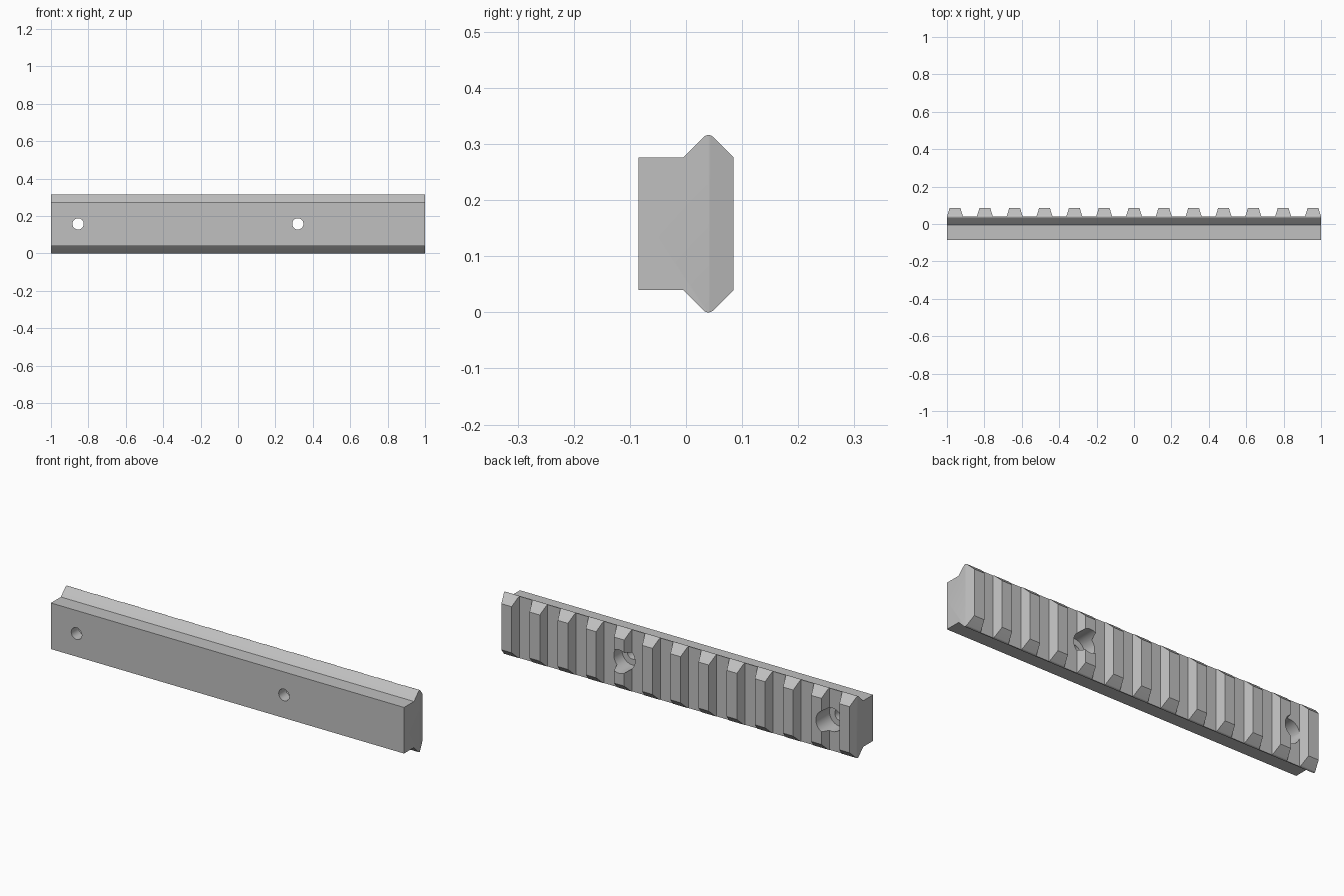
import bpy
import bmesh
from math import sin, cos, pi
from mathutils import Vector

cube = bpy.data.objects.get("Cube")
if cube:
    bpy.data.objects.remove(cube, do_unlink=True)

HEIGHT = 0.316
MID = HEIGHT / 2
PITCH = 0.1595
TEETH = 13

metal = bpy.data.materials.new("grey metal")
metal.use_nodes = True
metal.diffuse_color = (0.53, 0.53, 0.53, 1)
metal.node_tree.nodes["Principled BSDF"].inputs["Base Color"].default_value = metal.diffuse_color


def prism(name, points, sweep):
    """Extrude a closed outline along the sweep vector."""
    bm = bmesh.new()
    face = bm.faces.new([bm.verts.new(p) for p in points])
    top = bmesh.ops.extrude_face_region(bm, geom=[face])["geom"]
    bmesh.ops.translate(bm, vec=Vector(sweep),
                        verts=[v for v in top if isinstance(v, bmesh.types.BMVert)])
    bmesh.ops.recalc_face_normals(bm, faces=bm.faces)
    mesh = bpy.data.meshes.new(name)
    bm.to_mesh(mesh)
    bm.free()
    mesh.materials.append(metal)
    obj = bpy.data.objects.new(name, mesh)
    bpy.context.collection.objects.link(obj)
    return obj


def cut(target, tool, operation):
    """Apply a boolean and discard the tool."""
    mod = target.modifiers.new("cut", "BOOLEAN")
    mod.operation = operation
    mod.solver = "EXACT"
    mod.object = tool
    bpy.context.view_layer.objects.active = target
    bpy.ops.object.modifier_apply(modifier=mod.name)
    bpy.data.objects.remove(tool, do_unlink=True)


def bore(target, x, radius, y_start, y_end):
    """Round hole along y."""
    ring = [(x + radius * cos(a), y_start, MID + radius * sin(a))
            for a in (2 * pi * i / 48 for i in range(48))]
    cut(target, prism("bore_cutter", ring, (0, y_end - y_start, 0)), "DIFFERENCE")


# Rail cross-section: block with rounded 45 degree wings, mirrored in height
r = 0.012
lower = [(-0.085, 0.04), (-0.005, 0.04)]
lower += [(0.04 + r * sin(a), r - r * cos(a))
          for a in (-pi / 4 + pi / 2 * i / 8 for i in range(9))]
lower.append((0.085, 0.04))
section = lower + [(y, HEIGHT - z) for y, z in reversed(lower)]
rail = prism("toothed_rail", [(-1, y, z) for y, z in section], (2, 0, 0))

# Toothed plan outline, trimming the back into slots
plan = [(-1, -0.2), (1, -0.2)]
for i in reversed(range(TEETH)):
    c = (i - (TEETH - 1) / 2) * PITCH
    plan += [(c + 0.043, 0.041), (c + 0.0285, 0.086),
             (c - 0.0285, 0.086), (c - 0.043, 0.041)]
cut(rail, prism("slot_trim", [(x, y, -0.1) for x, y in plan], (0, 0, 0.6)), "INTERSECT")

# Counterbored screw holes
for x in (-0.855, 0.32):
    bore(rail, x, 0.06, -0.025, 0.2)
    bore(rail, x, 0.03, -0.2, 0.2)

# Smooth the round surfaces, keep the edges sharp
bpy.ops.object.select_all(action="DESELECT")
rail.select_set(True)
bpy.context.view_layer.objects.active = rail
bpy.ops.object.shade_smooth_by_angle(angle=pi / 9)
